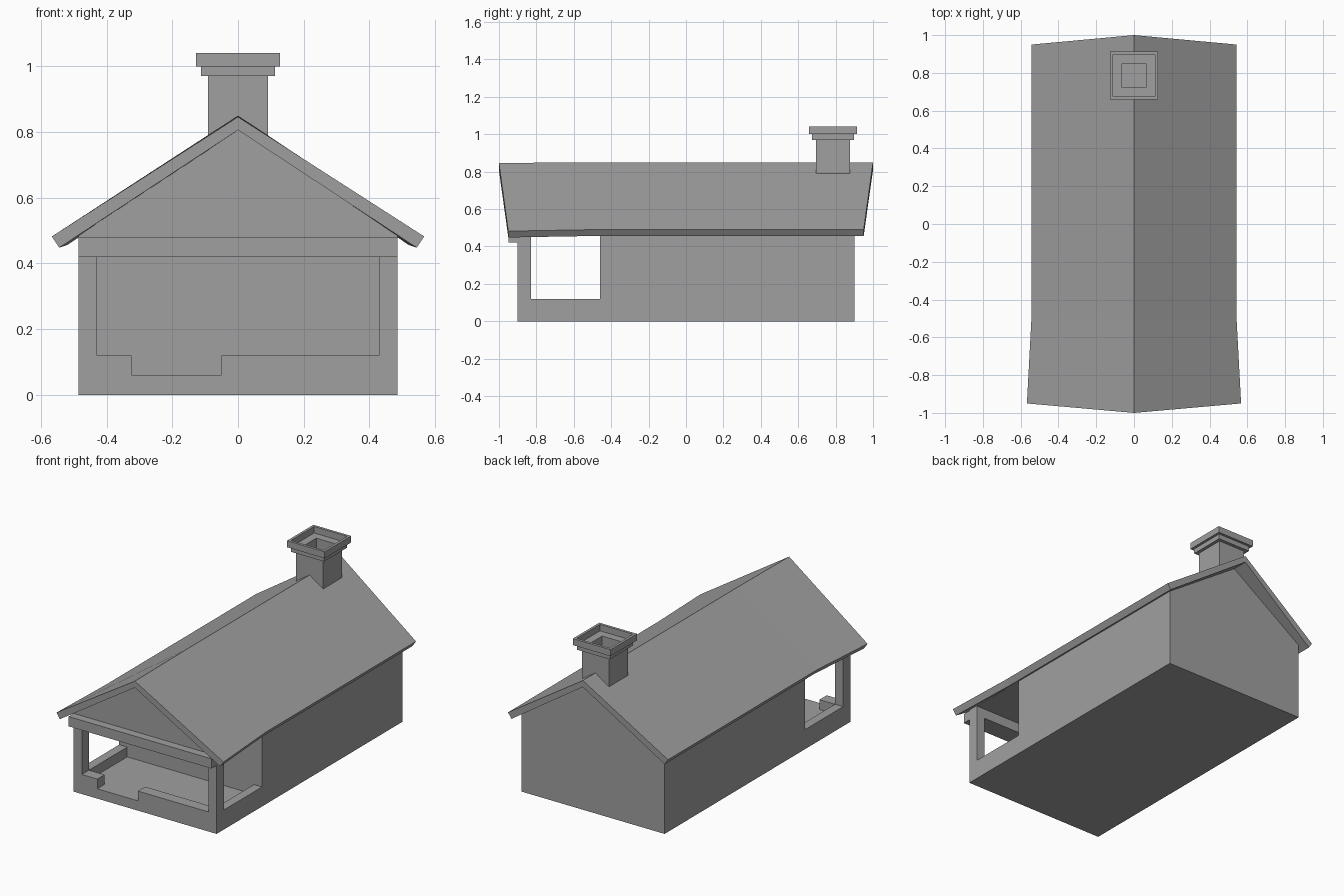
import bpy, bmesh

cube = bpy.data.objects.get("Cube")
if cube:
    bpy.data.objects.remove(cube, do_unlink=True)

grey = bpy.data.materials.new("plain_grey")
grey.use_nodes = True
colour = (0.35, 0.35, 0.35, 1)
grey.diffuse_color = colour
grey.node_tree.nodes["Principled BSDF"].inputs["Base Color"].default_value = colour


def finish(name, bm):
    bmesh.ops.recalc_face_normals(bm, faces=bm.faces)
    mesh = bpy.data.meshes.new(name)
    bm.to_mesh(mesh)
    bm.free()
    mesh.materials.append(grey)
    obj = bpy.data.objects.new(name, mesh)
    bpy.context.scene.collection.objects.link(obj)
    return obj


def loft(name, sections):
    """Join matching closed sections and cap both ends."""
    bm = bmesh.new()
    rings = [[bm.verts.new(p) for p in s] for s in sections]
    n = len(rings[0])
    for a, b in zip(rings, rings[1:]):
        for i in range(n):
            j = (i + 1) % n
            bm.faces.new((a[i], a[j], b[j], b[i]))
    bm.faces.new(rings[0])
    bm.faces.new(rings[-1])
    return finish(name, bm)


def box(name, x0, x1, y0, y1, z0, z1):
    return loft(name, [[(x0, y0, z), (x1, y0, z), (x1, y1, z), (x0, y1, z)]
                       for z in (z0, z1)])


def cut(obj, *limits):
    """Subtract a box, then discard the cutter."""
    cutter = box("cutter", *limits)
    cutter.hide_render = True
    mod = obj.modifiers.new("cut", 'BOOLEAN')
    mod.operation = 'DIFFERENCE'
    mod.solver = 'EXACT'
    mod.object = cutter
    bpy.context.view_layer.objects.active = obj
    bpy.ops.object.modifier_apply(modifier=mod.name)
    bpy.data.objects.remove(cutter, do_unlink=True)


# House body with gables, running the full length
half, front, back, eave, peak = 0.485, -0.9, 0.9, 0.485, 0.81
outline = [(-half, 0), (half, 0), (half, eave), (0, peak), (-half, eave)]
body = loft("house_body", [[(x, y, z) for x, z in outline] for y in (front, back)])

# Porch: room, open sides, open front and entrance gap
inner, post_back, wall, floor, rail, top = 0.43, -0.83, -0.46, 0.06, 0.12, 0.48
cut(body, -inner, inner, post_back, wall, floor, top)
cut(body, -1, 1, post_back, wall, rail, top)
cut(body, -inner, inner, -1, -0.8, rail, 0.42)
cut(body, -0.325, -0.05, -1, -0.8, floor, 0.2)

# Lintel beam across the porch front
box("porch_beam", -half, half, -0.95, post_back, 0.42, top)


# Roof: chevron sections, flaring slightly towards the front
def chevron(ridge_y, eave_y, ridge_z, x, z):
    drop = 0.034
    low = x - 0.023
    return [(0, ridge_y, ridge_z), (x, eave_y, z), (low, eave_y, z - drop),
            (0, ridge_y, ridge_z - 0.04), (-low, eave_y, z - drop), (-x, eave_y, z)]


loft("roof", [chevron(-1, -0.95, 0.846, 0.567, 0.482),
              chevron(-0.5, -0.5, 0.85, 0.543, 0.49),
              chevron(1, 0.95, 0.85, 0.543, 0.49)])

# Chimney: hollow stack with a stepped cap, lofted from square rings
steps = [(0.092, 0.7), (0.092, 0.97), (0.112, 0.97), (0.112, 1.0), (0.128, 1.0),
         (0.128, 1.04), (0.112, 1.04), (0.112, 1.0), (0.063, 1.0), (0.063, 0.88)]
mid = 0.786
loft("chimney", [[(sx * r, mid + sy * r, z) for sx, sy in
                  ((-1, -1), (1, -1), (1, 1), (-1, 1))] for r, z in steps])
